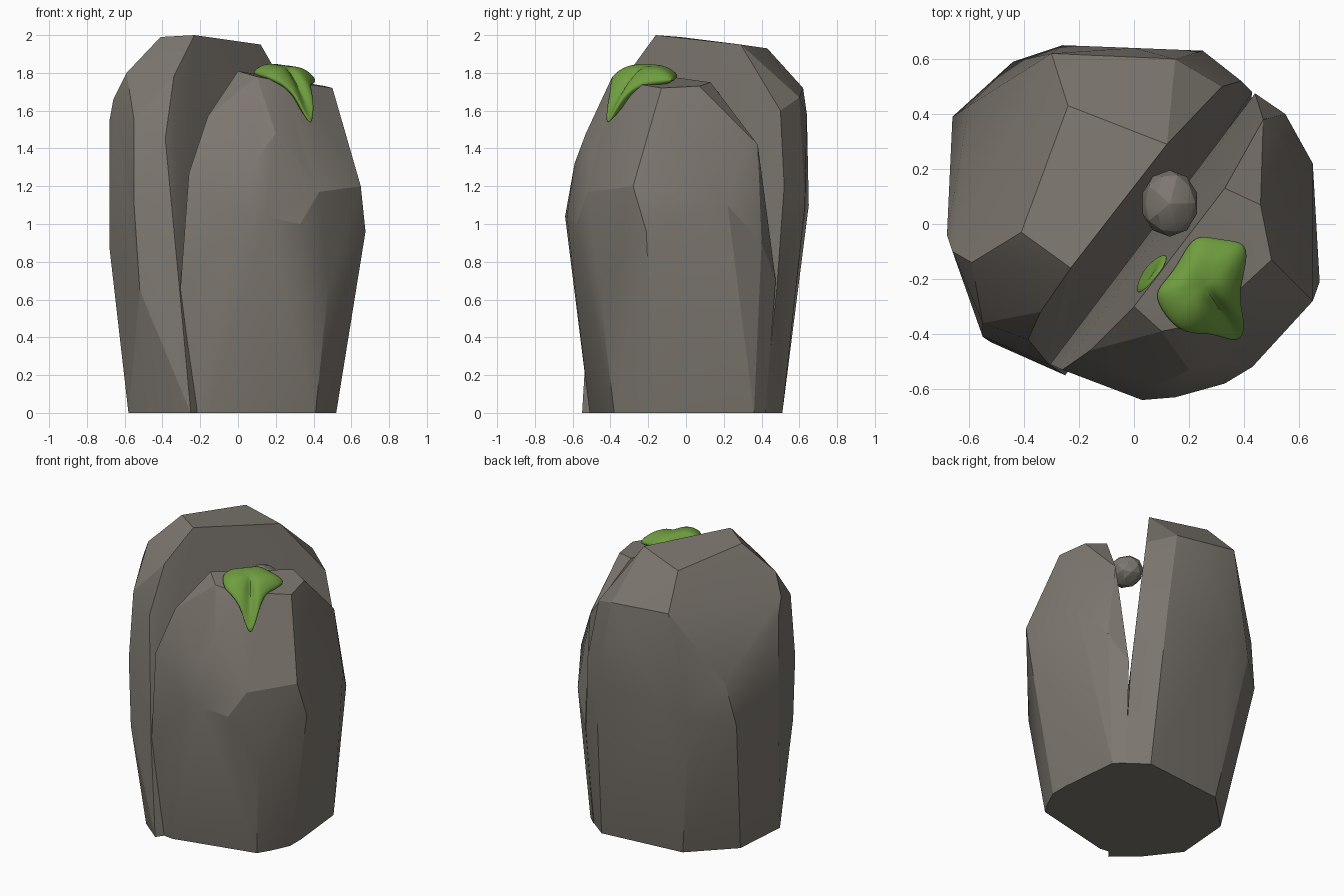
import bpy, bmesh, math
from mathutils import Vector

if "Cube" in bpy.data.objects:
    bpy.data.objects.remove(bpy.data.objects["Cube"])


def material(name, rgb):
    m = bpy.data.materials.new(name)
    m.diffuse_color = (*rgb, 1)
    m.use_nodes = True
    m.node_tree.nodes["Principled BSDF"].inputs["Base Color"].default_value = m.diffuse_color
    return m


stone = material("warm grey stone", (0.205, 0.185, 0.16))
green = material("moss green", (0.16, 0.34, 0.05))


def finish(bm, name, mat, angle=None):
    bmesh.ops.recalc_face_normals(bm, faces=bm.faces)
    me = bpy.data.meshes.new(name)
    bm.to_mesh(me)
    bm.free()
    me.materials.append(mat)
    ob = bpy.data.objects.new(name, me)
    bpy.context.collection.objects.link(ob)
    if angle:
        bpy.ops.object.select_all(action='DESELECT')
        ob.select_set(True)
        bpy.context.view_layer.objects.active = ob
        bpy.ops.object.shade_smooth_by_angle(angle=math.radians(angle))
    return ob


def chiselled(name, points, mat):
    """Faceted stone: convex hull of its corners, near-flat facets merged."""
    bm = bmesh.new()
    for p in points:
        bm.verts.new(p)
    hull = bmesh.ops.convex_hull(bm, input=bm.verts)
    junk = {g for g in hull["geom_interior"] + hull["geom_unused"]
            if isinstance(g, bmesh.types.BMVert)}
    bmesh.ops.delete(bm, geom=list(junk), context='VERTS')
    bmesh.ops.dissolve_limit(bm, angle_limit=math.radians(3),
                             verts=bm.verts, edges=bm.edges)
    return finish(bm, name, mat, 18)


def moss(name, outline, centre, core, lift, grow):
    """Soft patch: outline, raised inner rings and a centre, subdivided."""
    bm = bmesh.new()
    c, core = Vector(centre), Vector(core)
    rings = []
    for k, up in ((-grow, 0), (0.08, 0.75), (0.45, 1)):
        ring = []
        for p in outline:
            flat = c if k > 0 else Vector((c.x, c.y, p[2]))
            q = Vector(p).lerp(flat, k)
            ring.append(bm.verts.new(q + (q - core).normalized() * lift * up))
        rings.append(ring)
    top = bm.verts.new(c)
    n = len(outline)
    for i in range(n):
        j = (i + 1) % n
        for a, b in zip(rings, rings[1:]):
            bm.faces.new((a[i], a[j], b[j], b[i]))
        bm.faces.new((rings[-1][i], rings[-1][j], top))
    bm.faces.new(rings[0][::-1])
    ob = finish(bm, name, green, 60)
    ob.modifiers.new("soften", 'SUBSURF').levels = 2
    ob.modifiers["soften"].render_levels = 2
    return ob


# Taller back half of the split boulder
chiselled("boulder_back_half", [
    # crack wall
    (-.23, -.16, 2), (.12, .29, 1.95), (.32, .50, 1.6), (.39, .52, 1.2),
    (.43, .48, .65), (.42, .41, 0), (-.25, -.55, 0), (-.31, -.51, .66),
    (-.385, -.42, 1.45), (-.34, -.32, 1.78),
    # crown and large left facet
    (-.41, -.03, 1.99), (-.24, .43, 1.93), (-.59, -.14, 1.8),
    (-.66, -.10, 1.66), (-.68, -.04, 1.55), (-.67, .20, 1.16),
    (-.60, .43, 1.25), (-.30, .62, 1.72), (0, .64, 1.58), (.15, .60, 1.67),
    # sides
    (-.55, -.36, 1.55), (-.55, -.41, 1.1), (-.52, -.43, .65),
    (-.68, -.04, .87), (-.66, .39, .95), (-.44, .59, 1.0),
    (-.26, .65, 1.1), (.25, .63, 1.1),
    # foot
    (.29, .51, 0), (-.29, .45, 0), (-.55, .19, 0), (-.58, -.2, 0),
    (-.41, -.42, 0)], stone)

# Lower front half
chiselled("boulder_front_half", [
    # crack wall
    (0, -.30, 1.81), (.33, .13, 1.75), (.47, .38, 1.42), (.44, .475, .7),
    (.415, .42, 0), (-.22, -.50, 0), (-.305, -.51, .66), (-.26, -.53, 1.27),
    (-.16, -.46, 1.57),
    # crown
    (.10, -.39, 1.78), (.25, -.36, 1.75), (.37, -.25, 1.74),
    (.50, -.13, 1.72), (.46, .07, 1.73), (.49, .34, 1.42),
    # sides
    (.20, -.53, 1.48), (.08, -.59, 1.32), (.34, -.51, 1.33),
    (.43, -.52, 1.17), (.33, -.58, 1.0), (.65, -.28, 1.2), (.65, .22, 1.1),
    (.55, .40, .9), (.675, -.21, .96), (.03, -.64, 1.04), (.15, -.63, 1.04),
    (.48, -.46, .68), (.58, -.17, .5),
    # foot
    (-.15, -.51, 0), (.41, -.38, 0), (.46, -.30, 0), (.52, -.17, 0),
    (.52, -.05, 0), (.48, .36, 0)], stone)

# Pebble wedged in the crack
bm = bmesh.new()
bmesh.ops.create_icosphere(bm, subdivisions=2, radius=0.11)
for v in bm.verts:
    v.co = Vector((v.co.x * .95, v.co.y * 1.1, v.co.z * .9)) + Vector((.13, .075, 1.645))
finish(bm, "wedged_pebble", stone, 18)

# Moss cap with a drip down the front
moss("moss_cap", [
    (.07, -.25, 1.78), (.12, -.20, 1.775), (.17, -.13, 1.77),
    (.22, -.03, 1.76), (.31, -.06, 1.75), (.42, -.06, 1.735),
    (.40, -.17, 1.73), (.375, -.26, 1.71), (.40, -.35, 1.62),
    (.39, -.42, 1.46), (.33, -.41, 1.60),
    (.27, -.39, 1.70), (.18, -.40, 1.75), (.11, -.33, 1.77)],
    (.25, -.22, 1.84), (.25, -.2, 1.5), .05, .05)

# Small moss flap hanging on the crack side
moss("moss_crack_flap", [
    (.07, -.23, 1.79), (.14, -.12, 1.77), (.11, -.11, 1.68),
    (.04, -.17, 1.60), (.01, -.25, 1.56), (.03, -.26, 1.70)],
    (.065, -.19, 1.69), (.25, -.32, 1.65), .02, .1)
